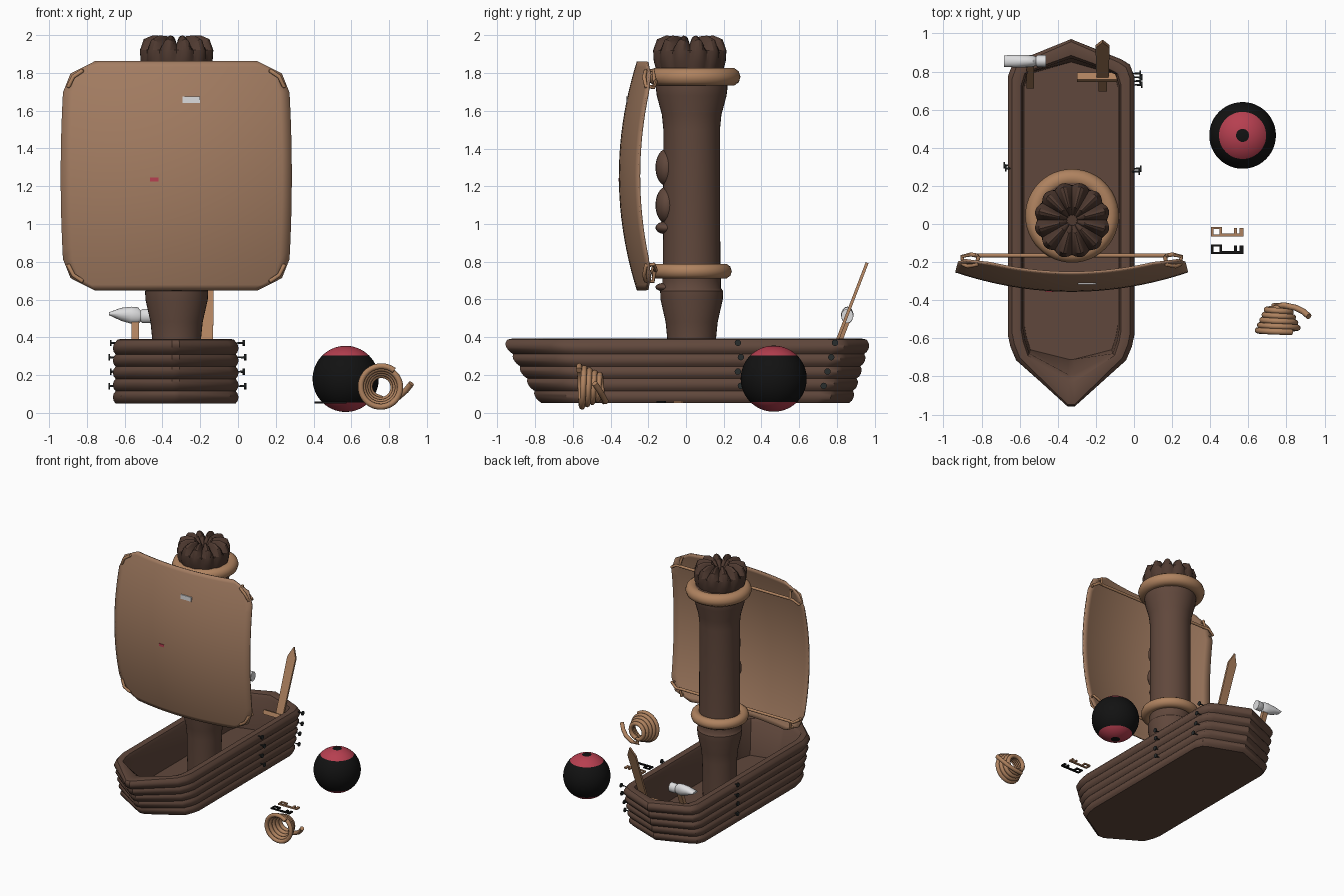
import bpy, math
from mathutils import Vector, Matrix

if "Cube" in bpy.data.objects:
    bpy.data.objects.remove(bpy.data.objects["Cube"])

def mat(name, *c):
    m = bpy.data.materials.new(name)
    m.diffuse_color = (*c, 1)
    m.use_nodes = True
    m.node_tree.nodes["Principled BSDF"].inputs["Base Color"].default_value = m.diffuse_color
    return m

BROWN = mat("hull brown", .118, .064, .045)
BARK = mat("dark bark", .078, .042, .030)
SAIL = mat("sail tan", .37, .205, .122)
ROPE = mat("rope tan", .43, .225, .115)
BLACK = mat("black", .006, .006, .006)
IRON = mat("iron", .022, .026, .026)
RED = mat("red", .47, .05, .08)
STEEL = mat("pale steel", .72, .72, .73)
CX, CY = -.325, .03   # mast axis

def finish(ob, m, angle=40):
    if m:
        ob.data.materials.clear()
        ob.data.materials.append(m)
    bpy.ops.object.select_all(action='DESELECT')
    ob.select_set(True)
    bpy.context.view_layer.objects.active = ob
    if angle:
        bpy.ops.object.shade_smooth_by_angle(angle=math.radians(angle))
    return ob

def mesh(name, verts, faces, m, angle=40):
    me = bpy.data.meshes.new(name)
    me.from_pydata([tuple(v) for v in verts], [], faces)
    ob = bpy.data.objects.new(name, me)
    bpy.context.collection.objects.link(ob)
    bpy.context.view_layer.objects.active = ob
    bpy.ops.object.select_all(action='DESELECT')
    ob.select_set(True)
    bpy.ops.object.mode_set(mode='EDIT')
    bpy.ops.mesh.select_all(action='SELECT')
    bpy.ops.mesh.normals_make_consistent(inside=False)
    bpy.ops.object.mode_set(mode='OBJECT')
    return finish(ob, m, angle)

def loft(name, rings, m, angle=40):
    n = len(rings[0])
    faces = [(i*n+j, i*n+(j+1) % n, (i+1)*n+(j+1) % n, (i+1)*n+j)
             for i in range(len(rings)-1) for j in range(n)]
    faces += [tuple(range(n)), tuple(range((len(rings)-1)*n, len(rings)*n))]
    return mesh(name, [v for r in rings for v in r], faces, m, angle)

def tube(name, pts, r, m, cyclic=False):
    cu = bpy.data.curves.new(name, 'CURVE')
    cu.dimensions, cu.bevel_depth, cu.bevel_resolution, cu.use_fill_caps = '3D', r, 3, True
    sp = cu.splines.new('POLY')
    sp.points.add(len(pts)-1)
    for p, q in zip(sp.points, pts):
        p.co = (*q, 1)
    sp.use_cyclic_u = cyclic
    ob = bpy.data.objects.new(name, cu)
    bpy.context.collection.objects.link(ob)
    bpy.ops.object.select_all(action='DESELECT')
    ob.select_set(True)
    bpy.context.view_layer.objects.active = ob
    bpy.ops.object.convert(target='MESH')
    return finish(bpy.context.object, m)

def plate(name, pts, t, m, M=Matrix()):
    """Polygon in the local XZ plane, thickness t along local y."""
    return loft(name, [[M @ Vector((x, y, z)) for x, z in pts] for y in (-t/2, t/2)], m, 30)

def rect(x0, x1, z0, z1):
    return [(x0, z0), (x1, z0), (x1, z1), (x0, z1)]

# ---- hull: pointed outline, five bulging strakes, hollow inside
def outline(z, hx, st, sc, bc, bt):
    half = [(0, st), (.8*hx, sc+(st-sc)*.2), (.93*hx, sc), (hx, sc-.06), (hx, bc+.08),
            (.96*hx, bc+.02), (.87*hx, bc-.05), (.06*hx, bt+.01)]
    other = [(-x, y) for x, y in reversed(half[1:])]
    return [(-.33+x, y, z) for x, y in half + other]

def outer(t, z, b):
    return outline(z, .318+b, .865+.1*t+b, .745+.085*t+b, -.56-.1*t-b, -.775-.19*t-b)

rings = []
for s in range(5):
    for k in range(6):
        if k < 5 or s == 4:
            t = (s+k/5)/5
            rings.append(outer(t, .05+.325*t, .014*math.sin(math.pi*k/5)**.7 if 0 < k < 5 else 0))
rings.append(outer(1, .387, -.008))
rings.append(outer(1, .392, -.03))
rings.append(outline(.385, .262, .885, .79, -.64, -.84))
rings.append(outline(.36, .252, .87, .785, -.63, -.80))
rings.append(outline(.10, .245, .85, .78, -.61, -.72))
loft("hull", rings, BROWN, 35)

# ---- mast: turned post with flared foot and head
def ring(cx, cy, r, z, n=40):
    return [(cx+r*math.cos(math.tau*i/n), cy+r*math.sin(math.tau*i/n), z) for i in range(n)]

prof = [(.125, .09), (.13, .40), (.138, .48), (.165, .60), (.167, .645), (.155, .66), (.155, .70),
        (.152, .74), (.150, 1.50), (.158, 1.58), (.185, 1.68), (.19, 1.72), (.19, 1.82)]
loft("mast", [ring(CX, CY, r, z) for r, z in prof], BROWN)

# carved bumps on the front of the mast, behind the sail
for z, rx, rz in [(1.30, .09, .10), (1.10, .10, .10), (.98, .08, .035), (.665, .07, .025)]:
    bpy.ops.mesh.primitive_uv_sphere_add(segments=20, ring_count=12, location=(CX, -.10, z))
    o = bpy.context.object
    o.name = "mast_carving"
    o.scale = (rx, .062, rz)
    finish(o, BROWN)

# ---- crown of twelve folded bark ridges
crown = []
for r, z, d in [(.175, 1.80, .03), (.195, 1.86, .06), (.20, 1.92, .10), (.18, 1.965, .14),
                (.13, 1.985, .18), (.07, 1.98, .2), (.03, 1.93, .2)]:
    row = []
    for i in range(72):
        a = math.tau*i/72
        f = 1-abs(math.sin(6*a))
        row.append((CX+r*(1-d*f)*math.cos(a), CY-.01+r*(1-d*f)*math.sin(a),
                    z+(.014-.045*f if z > 1.93 else 0)))
    crown.append(row)
loft("mast_crown", crown, BARK, 25)

# ---- rope rings round the mast
for name, y, z, R, r in [("upper_rope_ring", .043, 1.78, .197, .049), ("lower_rope_ring", .027, .75, .175, .041)]:
    tube(name, [(p[0], p[1], z) for p in ring(CX, y, R, z, 48)], r, ROPE, True)

# ---- sail: thin sheet bulging forward, cut corners
def sail_y(x, z):
    return -.35 + .10*(x/.605)**2 + .095*(z/.605)**2

def half_width(z):
    z = abs(z)
    if z < .44:
        return .61-.012*(z/.44)**2
    return .598-.04*(z-.44)/.1 if z < .54 else .558-.128*(z-.54)/.065

zs = [-.605, -.575, -.54, -.49] + [-.44+.055*i for i in range(17)] + [.49, .54, .575, .605]
N = 24
verts = []
for z in zs:
    for i in range(N+1):
        x = (2*i/N-1)*half_width(z)
        verts.append((-.327+x, sail_y(x, z), 1.255+z))
W = N+1
faces = [(r*W+i, r*W+i+1, (r+1)*W+i+1, (r+1)*W+i) for r in range(len(zs)-1) for i in range(N)]
sail = mesh("sail", verts, faces, SAIL, 60)
mod = sail.modifiers.new("thickness", 'SOLIDIFY')
mod.thickness, mod.offset = .012, 0
bpy.ops.object.modifier_apply(modifier="thickness")

# corner ties joined by a rope behind the sail
for sz in (-1, 1):
    pts = []
    for sx in (-1, 1):
        loop = [(.50, -.165, .50), (.49, -.175, .56), (.50, -.215, .555), (.545, -.222, .525),
                (.57, -.213, .475), (.575, -.17, .47), (.53, -.160, .50)]
        loop = [(-.327+sx*x, y, 1.255+sz*z) for x, y, z in loop]
        tube("corner_tie", loop, .011, ROPE, True)
        pts.append(loop[0])
    tube("sail_rope", pts, .011, ROPE)

# tiny patches showing on the sail face
for name, x0, x1, z0, z1, m in [("pale_patch", -.295, -.20, 1.64, 1.675, STEEL),
                                ("red_patch", -.465, -.42, 1.225, 1.245, RED)]:
    xm, zm = (x0+x1)/2, (z0+z1)/2
    y = sail_y(xm+.327, zm-1.255)-.007
    plate(name, rect(x0, x1, z0, z1), .008, m, Matrix.Translation((0, y, 0)))

# ---- wooden sword leaning on the stern
LEAN = Matrix.Rotation(-.367, 4, 'X')
S = Matrix.Translation((-.165, .77, .30)) @ LEAN
plate("sword_blade", [(-.032, 0), (.032, 0), (.037, .45), (0, .53), (-.037, .45)], .016, ROPE, S)
plate("sword_guard", rect(-.135, .085, -.015, .018), .04, ROPE, S)
plate("sword_grip", rect(-.022, .022, -.17, 0), .03, ROPE, S)

# ---- hammer with claw head
H = Matrix.Translation((-.545, .725, .15)) @ LEAN
plate("hammer_handle", rect(-.02, .02, 0, .37), .03, ROPE, H)
head = []
for x, ry, rz, z in [(-.462, .032, .038, .513), (-.505, .032, .038, .513), (-.515, .024, .03, .513),
                     (-.53, .03, .044, .515), (-.565, .033, .045, .517), (-.62, .033, .034, .522),
                     (-.682, .03, .008, .525)]:
    head.append([(x, .855+ry*math.cos(math.tau*i/16), z+rz*math.sin(math.tau*i/16)) for i in range(16)])
loft("hammer_head", head, STEEL)

# ---- nails in the hull sides
def nail(x, y, z, s):
    def disc(xx, r):
        return [(xx, y+r*math.cos(math.tau*i/12), z+r*math.sin(math.tau*i/12)) for i in range(12)]
    loft("nail", [disc(x-s*.045, .003), disc(x-s*.008, .006), disc(x-s*.008, .017), disc(x, .017)], IRON, 30)

for i in range(4):
    z = .142+.076*i
    w = .008*(-1)**i
    nail(.035+w/2, .283+w, z, 1)
    nail(-.682-w/2, .30+w, z, -1)
    nail(.04+w/2, .73+.02*i, z, 1)

# ---- ball: black with red caps and black poles
bpy.ops.mesh.primitive_uv_sphere_add(segments=48, ring_count=48, radius=.175, location=(.57, .465, .18))
ball = bpy.context.object
ball.name = "ball"
for m in (BLACK, RED):
    ball.data.materials.append(m)
for p in ball.data.polygons:
    lat = math.acos(min(1, abs(p.center.z)/.175))
    p.material_index = 1 if .2 < lat < .785 else 0
finish(ball, None, 60)

# ---- two keys lying flat
for name, y, m in [("tan_key", -.04, ROPE), ("black_key", -.132, BLACK)]:
    M = Matrix.Translation((0, y, .056)) @ Matrix.Rotation(math.pi/2, 4, 'X').inverted()
    for r in [(.405, .417, -.025, .025), (.45, .462, -.025, .025), (.405, .462, -.025, -.014),
              (.405, .462, .014, .025), (.46, .575, -.025, -.011),
              (.525, .54, -.025, .018), (.555, .575, -.025, .018)]:
        plate(name, rect(*r), .011, m, M)

# ---- coiled rope lying on its side, axis along y
pts = []
turns = 4.6
for i in range(151):
    t = i/150
    a = math.tau*turns*t + .9
    r = .112-.055*t
    pts.append((.757+r*math.cos(a), -.568+.125*t, .137+r*math.sin(a)))
pts += [(.735, -.43, .055), (.79, -.427, .06), (.85, -.44, .085), (.89, -.46, .12), (.918, -.485, .155)]
tube("rope_coil", pts, .016, ROPE)
